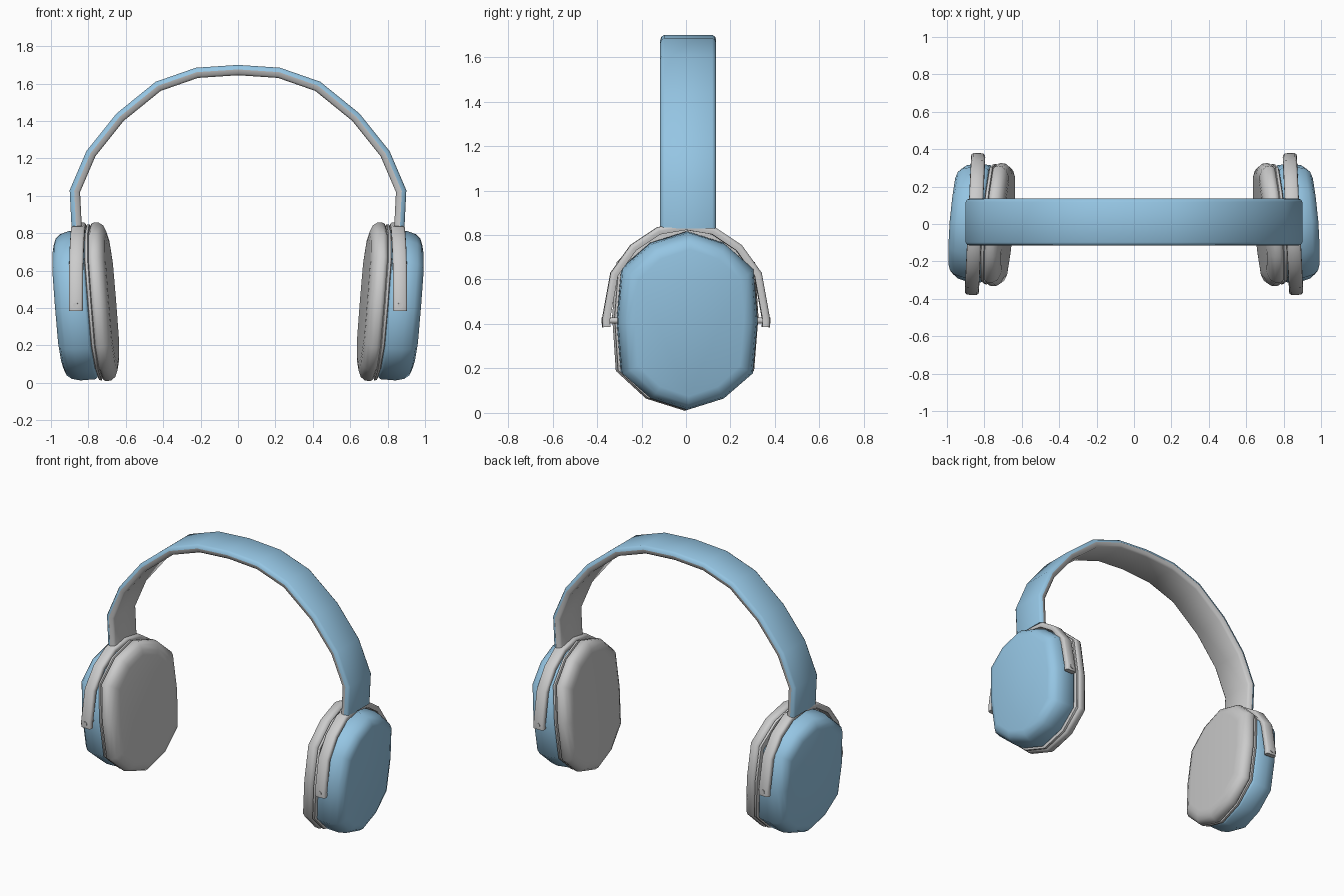
import bpy, bmesh, math
from mathutils import Vector, Matrix

if "Cube" in bpy.data.objects:
    bpy.data.objects.remove(bpy.data.objects["Cube"])

blue = bpy.data.materials.new("sky_blue")
blue.diffuse_color = (0.30, 0.56, 0.77, 1)
blue.use_nodes = True
blue.node_tree.nodes["Principled BSDF"].inputs["Base Color"].default_value = blue.diffuse_color


def finish(name, bm, matrix=None, mat=None, mirror=False, angle=50):
    if matrix:
        bm.transform(matrix)
    bmesh.ops.recalc_face_normals(bm, faces=bm.faces)
    me = bpy.data.meshes.new(name)
    bm.to_mesh(me)
    bm.free()
    ob = bpy.data.objects.new(name, me)
    bpy.context.collection.objects.link(ob)
    if mat:
        me.materials.append(mat)
    bpy.ops.object.select_all(action='DESELECT')
    ob.select_set(True)
    bpy.context.view_layer.objects.active = ob
    bpy.ops.object.shade_smooth_by_angle(angle=math.radians(angle))
    if mirror:
        ob.modifiers.new("other_side", 'MIRROR')
    return ob


def skin(rings):
    """Join equal-sized rings of points and cap both ends."""
    bm = bmesh.new()
    loops = [[bm.verts.new(p) for p in r] for r in rings]
    n = len(loops[0])
    for a, b in zip(loops, loops[1:]):
        for i in range(n):
            j = (i + 1) % n
            bm.faces.new((a[i], a[j], b[j], b[i]))
    bm.faces.new(loops[0])
    bm.faces.new(loops[-1])
    return bm


def symmetric(half):
    return [(-u, v) for u, v in reversed(half[1:])] + half


def sweep(path, section, place):
    """Sweep (width, offset) section along a flat path with mitred corners."""
    pts = [Vector(p) for p in path]
    rings = []
    for i, p in enumerate(pts):
        d0 = (p - pts[max(i - 1, 0)]) if i else pts[1] - p
        d1 = (pts[i + 1] - p) if i < len(pts) - 1 else d0
        n0, n1 = (Vector((-d.y, d.x)).normalized() for d in (d0, d1))
        n = (n0 + n1).normalized()
        n /= n.dot(n0)
        rings.append([place(p + n * t, w) for w, t in section])
    return skin(rings)


def oval_loft(half, levels):
    """12-sided oval discs along x; levels are (x, inset)."""
    quarter = symmetric(half)
    rings = []
    for x, s in levels:
        upper = [(y, z) for y, z in quarter]
        lower = [(-y, -z) for y, z in quarter[1:-1]]
        rings.append([(x, y * (1 - s / 0.32), z * (1 - s / 0.41))
                      for y, z in [quarter[0]] + upper[1:] + lower])
    return skin(rings)


# Headband: blue cover outside, grey lining inside
band = symmetric([(0, 1.70), (0.225, 1.685), (0.44, 1.61), (0.65, 1.44),
                  (0.81, 1.24), (0.90, 1.03), (0.89, 0.83)])
on_band = lambda p, w: (p.x, w + 0.01, p.y)
finish("headband_cover", sweep(band, [
    (-0.108, 0), (0.108, 0), (0.121, -0.008), (0.126, -0.024), (-0.126, -0.024),
    (-0.121, -0.008)], on_band), mat=blue)
finish("headband_lining", sweep(band, [
    (-0.126, -0.024), (0.126, -0.024), (0.121, -0.046), (0.108, -0.055),
    (-0.108, -0.055), (-0.121, -0.046)], on_band))

# Ear cups lean outward at the top and toward the front
tilt = (Matrix.Translation((0.775, 0, 0.42)) @ Matrix.Rotation(0.08, 4, 'Z')
        @ Matrix.Rotation(0.08, 4, 'Y'))
shell = [(0, 0.40), (0.165, 0.348), (0.295, 0.235), (0.315, 0)]
finish("ear_cup_shell", oval_loft(shell, [
    (0.0, 0.03), (0.008, 0.008), (0.02, 0), (0.10, 0), (0.145, 0.012),
    (0.172, 0.034), (0.185, 0.07)]), tilt, blue, True)

# Ear cushions with a thin mounting rim
pad = [(0, 0.425), (0.175, 0.37), (0.312, 0.245), (0.33, 0)]
finish("ear_cushion", oval_loft(pad, [
    (0.005, 0.025), (0.0, 0.008), (-0.014, 0.006), (-0.018, 0.016),
    (-0.026, 0.004), (-0.04, 0), (-0.065, 0.002), (-0.088, 0.018),
    (-0.102, 0.05), (-0.105, 0.08)]),
    tilt @ Matrix.Translation((0, 0, 0.01)), None, True)

# Yokes that hold the cups
swivel = Matrix.Translation((0.85, 0, 0)) @ Matrix.Rotation(0.047, 4, 'Z')
arch = symmetric([(0, 0.857), (0.13, 0.835), (0.25, 0.755), (0.34, 0.63),
                  (0.378, 0.42), (0.376, 0.385)])
finish("yoke", sweep(arch, [
    (-0.027, 0), (0.027, 0), (0.036, -0.007), (0.038, -0.018), (0.034, -0.034),
    (-0.034, -0.034), (-0.038, -0.018), (-0.036, -0.007)],
    lambda p, w: (w, p.x, p.y)), swivel, None, True)

# Pivot pins
for name, side in (("front_pivot_pin", -1), ("back_pivot_pin", 1)):
    bm = bmesh.new()
    bmesh.ops.create_cone(bm, cap_ends=True, segments=12, radius1=0.014,
                          radius2=0.014, depth=0.09, matrix=Matrix.Translation(
                              (0, side * 0.335, 0.415)) @ Matrix.Rotation(math.pi / 2, 4, 'X'))
    finish(name, bm, swivel, None, True)
